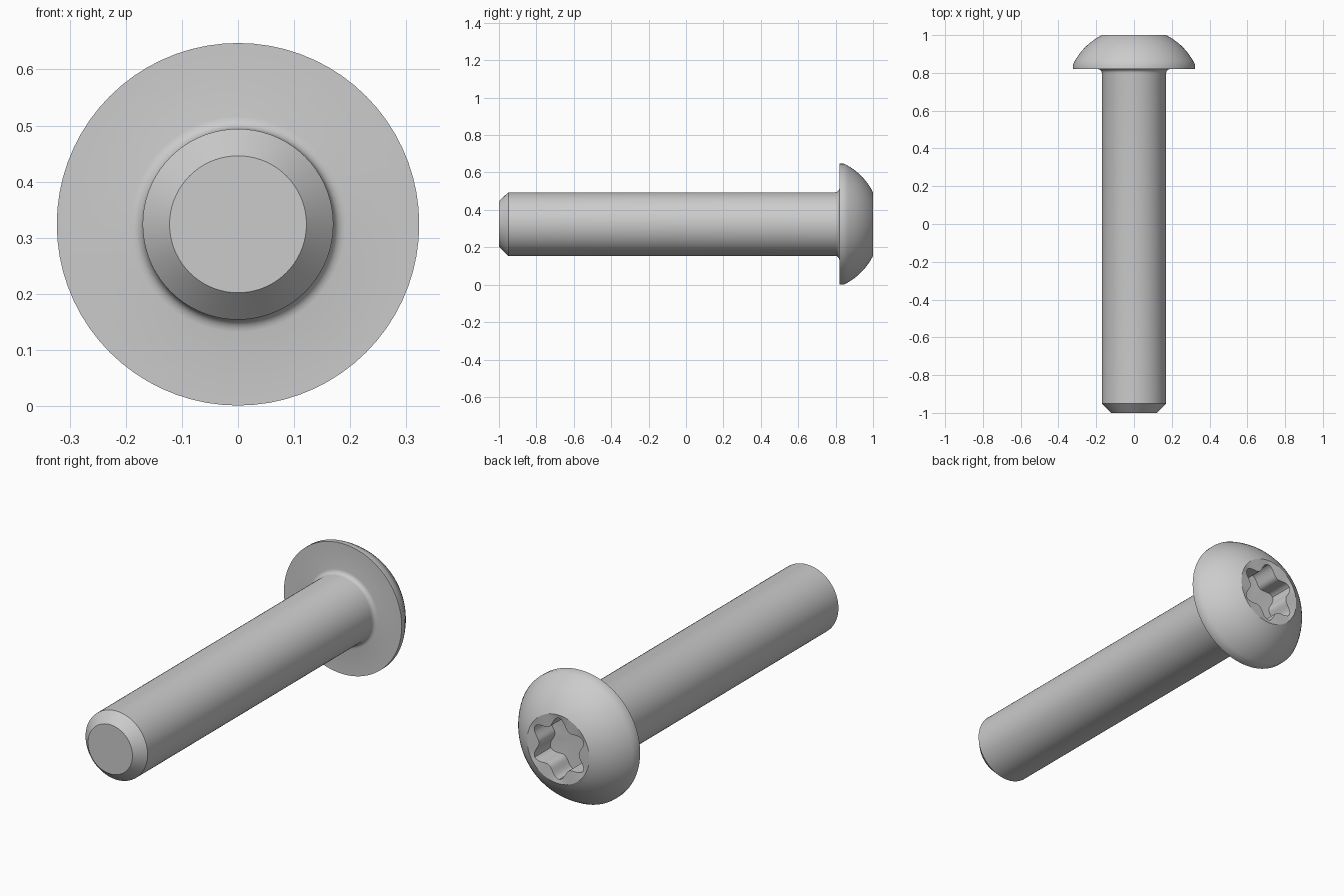
import bpy, bmesh, math

if "Cube" in bpy.data.objects:
    bpy.data.objects.remove(bpy.data.objects["Cube"])

N = 72            # segments around the axis (12 per recess lobe)
CZ = 0.324        # axis height


def star(a):
    # six-lobe recess radius; narrow lobes, wide scallops, one lobe pointing up
    return 0.109 + 0.043 * ((1 + math.cos(6 * a)) / 2) ** 1.2


def arc(p, q, sag, n):
    # circular arc from p to q bulging by sag to the left of p->q (negative: right)
    dx, dy = q[0] - p[0], q[1] - p[1]
    c = math.hypot(dx, dy)
    pts = []
    for i in range(n + 1):
        t = i / n
        b = 4 * sag * t * (1 - t)
        pts.append((p[0] + dx * t - dy / c * b, p[1] + dy * t + dx / c * b))
    return pts


# shank with chamfered tip, under-head fillet, rim and dome: (radius, y)
profile = [(0.122, -1), (0.17, -0.95)]
profile += arc((0.17, 0.798), (0.192, 0.82), 0.0064, 5)
profile += [(0.323, 0.82), (0.323, 0.845)]
profile += arc((0.323, 0.845), (0.17, 1.0), -0.018, 10)[1:]

bm = bmesh.new()


def ring(radius, y):
    vs = []
    for i in range(N):
        a = 2 * math.pi * i / N
        r = radius(a) if callable(radius) else radius
        vs.append(bm.verts.new((r * math.sin(a), y, CZ + r * math.cos(a))))
    return vs


# shell rings, then drive recess walls
rings = [ring(r, y) for r, y in profile]
rings += [ring(star, 0.995), ring(star, 0.87)]
for lo, hi in zip(rings, rings[1:]):
    for i in range(N):
        j = (i + 1) % N
        bm.faces.new((lo[i], lo[j], hi[j], hi[i]))

# flat tip and recess floor
bm.faces.new(rings[0])
floor_c = bm.verts.new((0, 0.865, CZ))
for i in range(N):
    bm.faces.new((rings[-1][i], rings[-1][(i + 1) % N], floor_c))
bmesh.ops.recalc_face_normals(bm, faces=bm.faces)

mesh = bpy.data.meshes.new("button_head_bolt")
bm.to_mesh(mesh)
bm.free()
bolt = bpy.data.objects.new("button_head_bolt", mesh)
bpy.context.collection.objects.link(bolt)
bpy.context.view_layer.objects.active = bolt
bolt.select_set(True)
bpy.ops.object.shade_smooth_by_angle(angle=math.radians(30))
